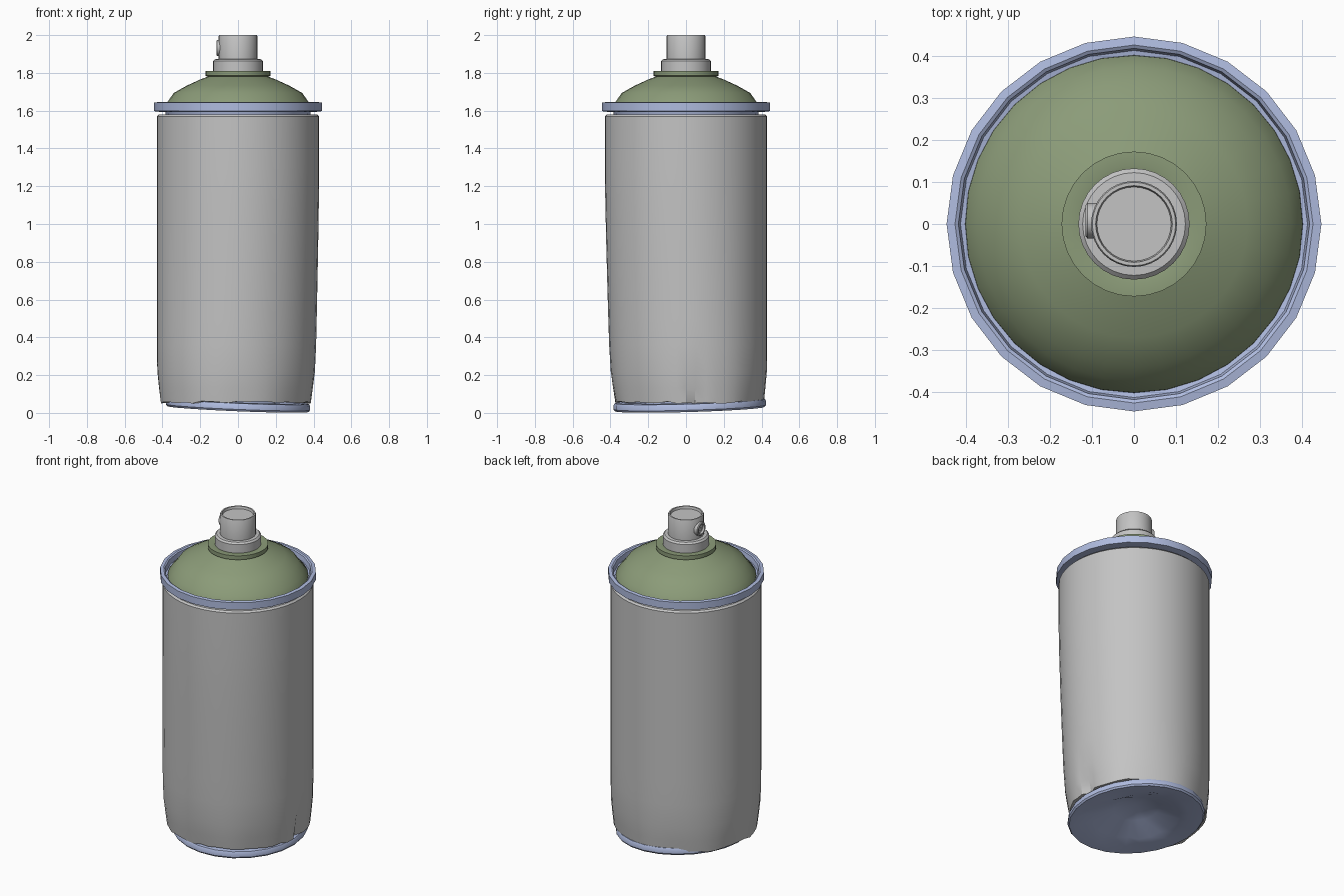
import bpy, bmesh, math, random
from mathutils import Matrix, Vector

random.seed(4)
cube = bpy.data.objects.get("Cube")
if cube:
    bpy.data.objects.remove(cube, do_unlink=True)


def material(name, rgb):
    m = bpy.data.materials.new(name)
    m.use_nodes = True
    col = (*rgb, 1.0)
    m.diffuse_color = col
    bsdf = m.node_tree.nodes["Principled BSDF"]
    bsdf.inputs["Base Color"].default_value = col
    bsdf.inputs["Roughness"].default_value = 0.6
    return m


grey = material("light grey", (0.55, 0.55, 0.55))
blue = material("pale blue metal", (0.43, 0.50, 0.74))
green = material("sage green", (0.26, 0.33, 0.19))


def lathe(name, profile, segs, mat, matrix=None, deform=None, angle=30):
    """Spin (radius, z) points around z; radius 0 makes a pole."""
    bm = bmesh.new()
    rings = []
    for r, z in profile:
        if r == 0:
            rings.append([bm.verts.new((0, 0, z))] * segs)
        else:
            rings.append([bm.verts.new((r * math.cos(a), r * math.sin(a), z))
                          for a in (2 * math.pi * i / segs for i in range(segs))])
    for a, b in zip(rings, rings[1:]):
        for i in range(segs):
            j = (i + 1) % segs
            quad = list(dict.fromkeys((a[i], a[j], b[j], b[i])))
            bm.faces.new(quad)
    if deform:
        for v in bm.verts:
            v.co = deform(v.co.copy())
    bmesh.ops.recalc_face_normals(bm, faces=bm.faces)
    mesh = bpy.data.meshes.new(name)
    bm.to_mesh(mesh)
    bm.free()
    mesh.materials.append(mat)
    ob = bpy.data.objects.new(name, mesh)
    bpy.context.collection.objects.link(ob)
    if matrix:
        ob.matrix_world = matrix
    bpy.ops.object.select_all(action='DESELECT')
    ob.select_set(True)
    bpy.context.view_layer.objects.active = ob
    bpy.ops.object.shade_smooth_by_angle(angle=math.radians(angle))
    return ob


def dent_body(co):
    """Crush the lower can on its front left, with a sharp crease at the foot."""
    t = max(0.0, 1 - co.z / 1.3)
    ang = math.atan2(co.y, co.x)
    side = max(0.0, math.cos(ang + 0.95))
    push = 0.043 * side * t ** 1.3
    if co.z < 0.3:
        low = 1 - co.z / 0.3
        push += low * 0.004 * (1 + math.sin(7 * ang))
        if abs(ang - math.radians(7.5)) < 0.03:
            push += 0.035 * low
    radial = Vector((co.x, co.y, 0)).normalized()
    co -= radial * push
    if co.z < 0.06:
        co.z += random.uniform(-0.006, 0.008)
    return co


def bend_base(co):
    """Tilt and squash the foot ring, buckling its underside slightly."""
    r = math.hypot(co.x, co.y)
    z = co.z + 0.02 - 0.04 * co.x + 0.03 * co.y
    if 0.1 < r < 0.32 and co.z < 0.04:
        z += random.uniform(0.0, 0.018)
    return Vector((co.x * 0.97, co.y * 1.025 + 0.02, z))


# Can wall, closed in under the shoulder rim
body_profile = [(0.36, 1.575), (0.42, 1.58), (0.43, 1.57), (0.43, 1.3), (0.43, 1.1),
                (0.43, 0.9), (0.43, 0.7), (0.43, 0.5), (0.43, 0.36), (0.428, 0.22),
                (0.42, 0.13), (0.412, 0.055), (0.37, 0.06)]
lathe("can_body", body_profile, 48, grey, deform=dent_body)

# Tilted foot with concave underside
base_profile = [(0.34, 0.045), (0.388, 0.042), (0.394, 0.03), (0.394, 0.01), (0.386, 0.0),
                (0.36, 0.002), (0.30, 0.004), (0.25, 0.012), (0.13, 0.07), (0.0, 0.1)]
lathe("base_ring", base_profile, 24, blue, deform=bend_base)

# Shoulder rim with inner groove, and the neck below it
rim_profile = [(0.38, 1.57), (0.385, 1.592), (0.43, 1.595), (0.445, 1.598), (0.445, 1.642),
               (0.425, 1.645), (0.417, 1.64), (0.412, 1.61), (0.385, 1.605)]
lathe("shoulder_rim", rim_profile, 24, blue)

# Domed shoulder with collar
dome_profile = [(0.402, 1.6), (0.40, 1.615), (0.373, 1.647), (0.34, 1.694), (0.27, 1.733),
                (0.20, 1.765), (0.155, 1.782)]
lathe("dome", dome_profile, 32, green, angle=40)
collar_profile = [(0.15, 1.775), (0.172, 1.785), (0.172, 1.81), (0.14, 1.811), (0.12, 1.805)]
lathe("collar", collar_profile, 32, green)

# Spray cap: stepped skirt and button with a shallow cup on top
cap_profile = [(0.132, 1.80), (0.132, 1.862), (0.122, 1.872), (0.102, 1.873), (0.102, 1.994),
               (0.099, 2.0), (0.091, 2.0), (0.088, 1.985), (0.0, 1.985)]
lathe("spray_cap", cap_profile, 32, grey)

# Spray outlet on the right side of the button
outlet_profile = [(0.042, 0.0), (0.042, 0.022), (0.037, 0.026), (0.029, 0.026),
                  (0.024, 0.016), (0.010, 0.016), (0.008, 0.008), (0.0, 0.008)]
outlet_place = Matrix.Translation((-0.089, 0.008, 1.932)) @ Matrix.Rotation(-math.pi / 2, 4, 'Y')
lathe("spray_outlet", outlet_profile, 20, grey, matrix=outlet_place)
